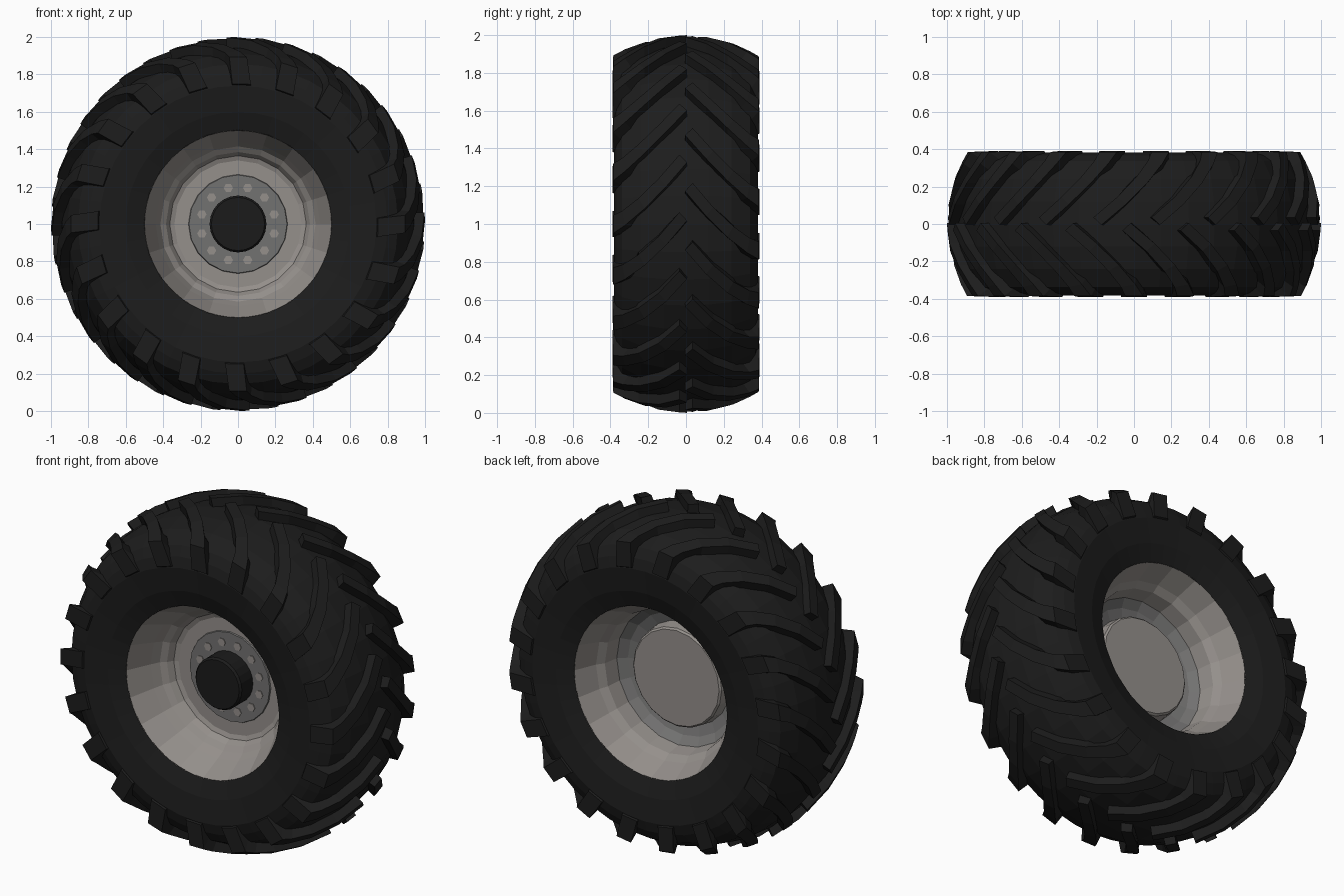
import bpy, bmesh
from math import sin, cos, pi, hypot

cube = bpy.data.objects.get("Cube")
if cube:
    bpy.data.objects.remove(cube)


def material(name, r, g, b):
    m = bpy.data.materials.new(name)
    m.use_nodes = True
    m.diffuse_color = (r, g, b, 1)
    bsdf = m.node_tree.nodes["Principled BSDF"]
    bsdf.inputs["Base Color"].default_value = (r, g, b, 1)
    bsdf.inputs["Roughness"].default_value = 0.7
    return m


RUBBER = material("black rubber", 0.012, 0.012, 0.012)
RIM = material("warm light grey", 0.30, 0.278, 0.26)
PLATE = material("mid grey", 0.17, 0.168, 0.165)
HUB = material("dark hub", 0.011, 0.011, 0.011)


def polar(r, a, y):
    """Point at radius r and angle a about the axle."""
    return (r * cos(a), y, 1 + r * sin(a))


def finish(bm, name, mat):
    bmesh.ops.remove_doubles(bm, verts=bm.verts, dist=0.0001)
    bmesh.ops.recalc_face_normals(bm, faces=bm.faces)
    mesh = bpy.data.meshes.new(name)
    bm.to_mesh(mesh)
    bm.free()
    mesh.materials.append(mat)
    obj = bpy.data.objects.new(name, mesh)
    bpy.context.collection.objects.link(obj)
    return obj


def lathe(name, profile, segs, mat, closed=False):
    """Spin a list of (radius, y) points about the axle."""
    bm = bmesh.new()
    rings = [[bm.verts.new(polar(r, 2 * pi * i / segs, y)) for i in range(segs)]
             for r, y in profile]
    pairs = list(zip(rings, rings[1:]))
    if closed:
        pairs.append((rings[-1], rings[0]))
    for a, b in pairs:
        for i in range(segs):
            j = (i + 1) % segs
            bm.faces.new((a[i], a[j], b[j], b[i]))
    bmesh.ops.dissolve_degenerate(bm, dist=0.0001, edges=bm.edges)
    return finish(bm, name, mat)


# Tyre carcass, mirrored half profile closed into a ring behind the rim lip
half = [(0.54, 0.27), (0.50, 0.33), (0.60, 0.364), (0.74, 0.382), (0.80, 0.367),
        (0.855, 0.338), (0.91, 0.24), (0.94, 0.12)]
tyre = half + [(0.95, 0)] + [(r, -y) for r, y in reversed(half)]
lathe("tyre_carcass", tyre, 40, RUBBER, closed=True)

# Curved tread lugs that wrap over the shoulder
LUGS = 20


def crown(y):
    return 1 - 0.72 * y * y


# angle offset, distance from centre line, half width in angle and in y
tread_path = [(0.0, 0.015, 0.022, 0.02), (-0.13, 0.125, 0.023, 0.02),
              (-0.24, 0.235, 0.030, 0.016), (-0.32, 0.33, 0.042, 0.007),
              (-0.355, 0.385, 0.053, 0.0)]


def add_lug(bm, start, side):
    sections = []
    for da, y, ha, hy in tread_path:
        sec = []
        for s, depth, flare in ((-1, 0.085, 1.3), (-1, 0, 1), (1, 0, 1), (1, 0.085, 1.3)):
            yy = y + s * hy
            inset = depth * 0.7 if y > 0.3 else 0
            sec.append(polar(crown(yy) - depth, start + da + s * ha * flare,
                             side * (yy - inset)))
        sections.append(sec)
    # foot of the lug on the sidewall
    foot = start - 0.38
    sections.append([polar(r, foot + s * h, side * y) for s, r, y, h in
                     ((-1, 0.72, 0.34, 0.082), (-1, 0.75, 0.39, 0.066),
                      (1, 0.75, 0.39, 0.066), (1, 0.72, 0.34, 0.082))])
    rows = [[bm.verts.new(p) for p in sec] for sec in sections]
    for a, b in zip(rows, rows[1:]):
        for i in range(4):
            j = (i + 1) % 4
            bm.faces.new((a[i], a[j], b[j], b[i]))
    bm.faces.new(rows[0])
    bm.faces.new(rows[-1])


for side, phase, name in ((-1, 0.04, "front_tread_lugs"), (1, 0.04 + pi / LUGS, "back_tread_lugs")):
    bm = bmesh.new()
    for k in range(LUGS):
        add_lug(bm, phase + 2 * pi * k / LUGS, side)
    finish(bm, name, RUBBER)

# Rim: front dish, hidden barrel, and back dish with a raised drum
front_dish = [(0, -0.07), (0.34, -0.07), (0.365, -0.08), (0.385, -0.115),
              (0.415, -0.14), (0.44, -0.19), (0.505, -0.332)]
back_dish = [(0.505, 0.332), (0.45, 0.20), (0.42, 0.16), (0.405, 0.07), (0.36, 0.03),
             (0.30, 0.01), (0.29, 0.08), (0.28, 0.09), (0, 0.09)]
rim = lathe("rim", front_dish + [(0.51, -0.28), (0.51, 0.28)] + back_dish, 20, RIM)

# Grey recessed step around the back drum
rim.data.materials.append(PLATE)
for face in rim.data.polygons:
    x, y, z = face.center
    if 0 < y < 0.06 and 0.3 < hypot(x, z - 1) < 0.4:
        face.material_index = 1

# Mounting plate, hub and bolts
lathe("mounting_plate", [(0, -0.068), (0.266, -0.068), (0.262, -0.077), (0, -0.077)], 20, PLATE)
lathe("hub", [(0, -0.07), (0.152, -0.07), (0.152, -0.18), (0.142, -0.192), (0, -0.192)], 24, HUB)

bm = bmesh.new()
for k in range(12):
    a = 2 * pi * (k + 0.5) / 12
    cx, cz = 0.2 * cos(a), 1 + 0.2 * sin(a)
    ends = [[bm.verts.new((cx + 0.025 * cos(t * pi / 3), y, cz + 0.025 * sin(t * pi / 3)))
             for t in range(6)] for y in (-0.07, -0.081)]
    for i in range(6):
        j = (i + 1) % 6
        bm.faces.new((ends[0][i], ends[0][j], ends[1][j], ends[1][i]))
    bm.faces.new(ends[0])
    bm.faces.new(ends[1])
finish(bm, "wheel_bolts", RIM)
